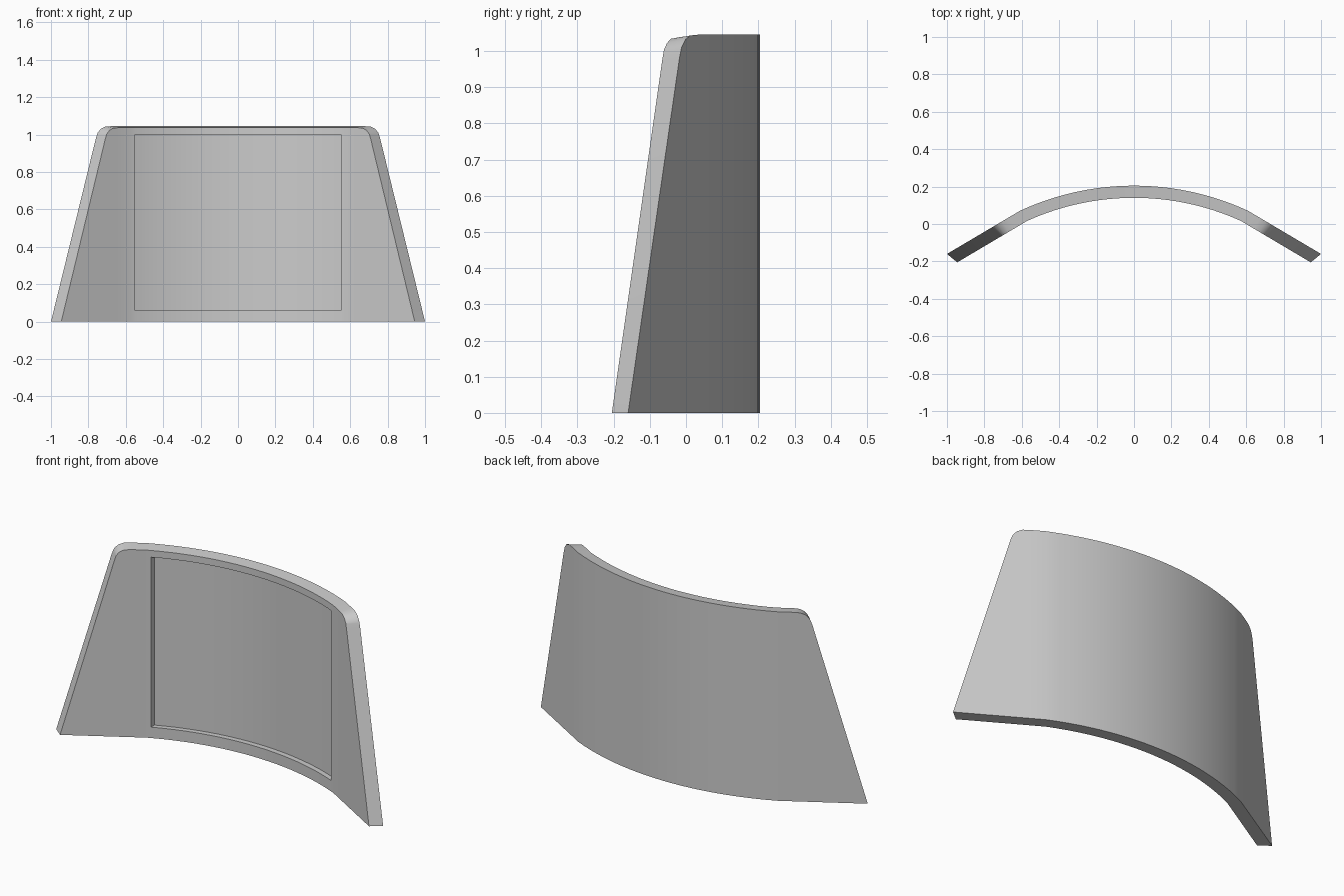
import bpy, bmesh, math

if "Cube" in bpy.data.objects:
    bpy.data.objects.remove(bpy.data.objects["Cube"])

# Plan curve: circular centre, straight wings
def plan_y(x, top, radius, kink, end):
    x = abs(x)
    arc = lambda v: top - radius + math.sqrt(radius ** 2 - v ** 2)
    if x <= kink:
        return arc(x)
    t = (x - kink) / (end[0] - kink)
    return arc(kink) * (1 - t) + end[1] * t

# One side of a skin: (x, height) from centre to the outer tip
def half_columns(kink, corner, n=12):
    flat = corner[-1][1]
    return [(kink * i / n, flat) for i in range(n + 1)] + corner[::-1]

def full_columns(half):
    return [(-x, h) for x, h in half[:0:-1]] + half

back_corner = [(1, 0), (.76, .98), (.75, 1.01), (.732, 1.032), (.708, 1.043), (.675, 1.045)]
front_corner = [(.945, 0), (.71, .975), (.702, 1.003), (.688, 1.022), (.668, 1.034), (.64, 1.037)]
back = full_columns(half_columns(.61, back_corner))
front = full_columns(half_columns(.57, front_corner))

# Curved panel: front skin, back skin, top rim and base strip
bm = bmesh.new()

def skin(cols, *curve):
    low = [bm.verts.new((x, plan_y(x, *curve), 0)) for x, h in cols]
    high = [bm.verts.new((x, plan_y(x, *curve), h)) if h > 0 else low[i]
            for i, (x, h) in enumerate(cols)]
    return low, high

def strip(a, b):
    for i in range(len(a) - 1):
        quad = list(dict.fromkeys([a[i], a[i + 1], b[i + 1], b[i]]))
        bm.faces.new(quad)

back_low, back_high = skin(back, .205, 1.45, .61, (1, -.16))
front_low, front_high = skin(front, .14, 1.385, .57, (.945, -.205))
strip(front_low, front_high)
strip(back_high, back_low)
strip(front_high, back_high)
strip(back_low, front_low)
bmesh.ops.recalc_face_normals(bm, faces=bm.faces)

# Shallow rectangular recess in the front
for co, no in (((-.55, 0, 0), (1, 0, 0)), ((.55, 0, 0), (1, 0, 0)),
               ((0, 0, .06), (0, 0, 1)), ((0, 0, 1.0), (0, 0, 1))):
    bmesh.ops.bisect_plane(bm, geom=bm.verts[:] + bm.edges[:] + bm.faces[:],
                           plane_co=co, plane_no=no, dist=1e-5)
bm.normal_update()
window = []
for f in bm.faces:
    c = f.calc_center_median()
    if f.normal.y < -.5 and abs(c.x) < .55 and .06 < c.z < 1.0:
        window.append(f)
ext = bmesh.ops.extrude_face_region(bm, geom=window)
bmesh.ops.translate(bm, vec=(0, .03, 0),
                    verts=[v for v in ext["geom"] if isinstance(v, bmesh.types.BMVert)])
bmesh.ops.delete(bm, geom=[f for f in window if f.is_valid], context='FACES')
bmesh.ops.recalc_face_normals(bm, faces=bm.faces)

mesh = bpy.data.meshes.new("curved_panel")
bm.to_mesh(mesh)
bm.free()
panel = bpy.data.objects.new("curved_panel", mesh)
bpy.context.collection.objects.link(panel)
bpy.context.view_layer.objects.active = panel
panel.select_set(True)
bpy.ops.object.shade_smooth_by_angle(angle=math.radians(30))
